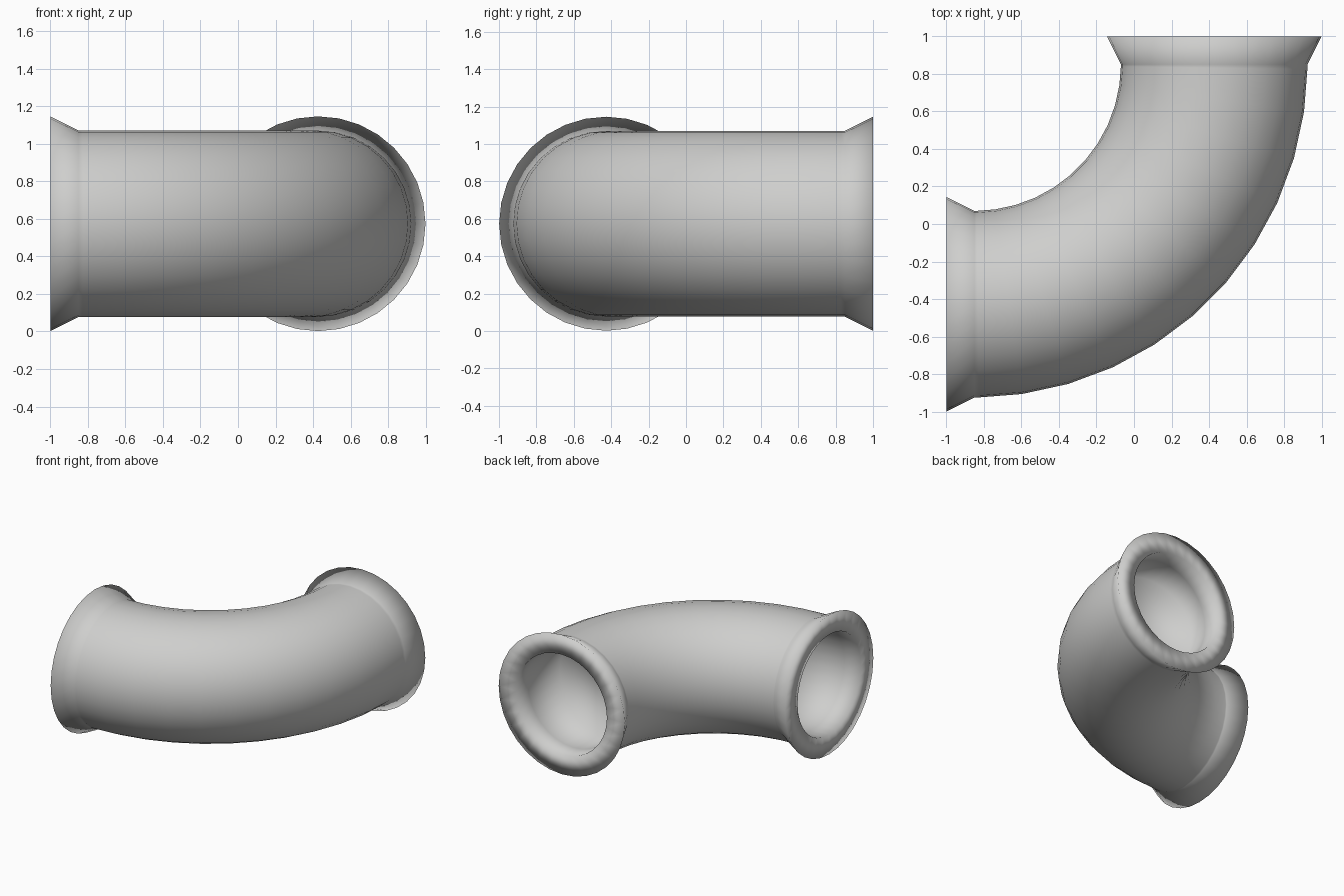
import bpy, bmesh, math
from mathutils import Vector

if "Cube" in bpy.data.objects:
    bpy.data.objects.remove(bpy.data.objects["Cube"])

SIDES, BENDS = 32, 11
CZ = 0.574                      # height of the pipe axis
BEND_C, BEND_R = 0.85, 1.277    # bend centre at (-0.85, 0.85), axis radius
NECK_R, FLARE_R, BORE_R = 0.497, 0.572, 0.41
BORE_STEPS = 1.5                # how far each socket runs into the bend

grey = bpy.data.materials.new("light grey")
grey.diffuse_color = (0.62, 0.62, 0.61, 1)
grey.use_nodes = True
grey.node_tree.nodes["Principled BSDF"].inputs["Base Color"].default_value = grey.diffuse_color


def station(i):
    """Axis point and outward (radial) direction at bend step i; -1 and BENDS + 1 are the pipe ends."""
    a = math.radians(-90 + 90 * min(max(i, 0), BENDS) / BENDS)
    out = Vector((math.cos(a), math.sin(a), 0))
    p = Vector((-BEND_C, BEND_C, CZ)) + out * BEND_R
    if i < 0:
        p.x = -1
    if i > BENDS:
        p.y = 1
    return p, out


def ring(bm, i, r):
    p, out = station(i)
    return [bm.verts.new(p + r * (out * math.cos(t) + Vector((0, 0, math.sin(t)))))
            for t in (2 * math.pi * k / SIDES for k in range(SIDES))]


# elbow pipe: flat rims, flared collars with a tight loop at the neck, and a socket in each end
END = BENDS + 1
sections = [(BORE_STEPS, BORE_R), (0, BORE_R), (-1, BORE_R), (-1, FLARE_R), (0, NECK_R), (0.1, NECK_R)]
sections += [(i, NECK_R) for i in range(1, BENDS)]
sections += [(BENDS - 0.1, NECK_R), (BENDS, NECK_R), (END, FLARE_R), (END, BORE_R),
             (BENDS, BORE_R), (BENDS - BORE_STEPS, BORE_R)]
bm = bmesh.new()
rings = [ring(bm, i, r) for i, r in sections]
for a, b in zip(rings, rings[1:]):
    for k in range(SIDES):
        n = (k + 1) % SIDES
        bm.faces.new((a[k], a[n], b[n], b[k]))
bm.faces.new(rings[0])
bm.faces.new(rings[-1])
bmesh.ops.recalc_face_normals(bm, faces=bm.faces)
for f in bm.faces:
    f.smooth = True
me = bpy.data.meshes.new("elbow_pipe")
bm.to_mesh(me)
bm.free()
me.materials.append(grey)
bpy.context.collection.objects.link(bpy.data.objects.new("elbow_pipe", me))
